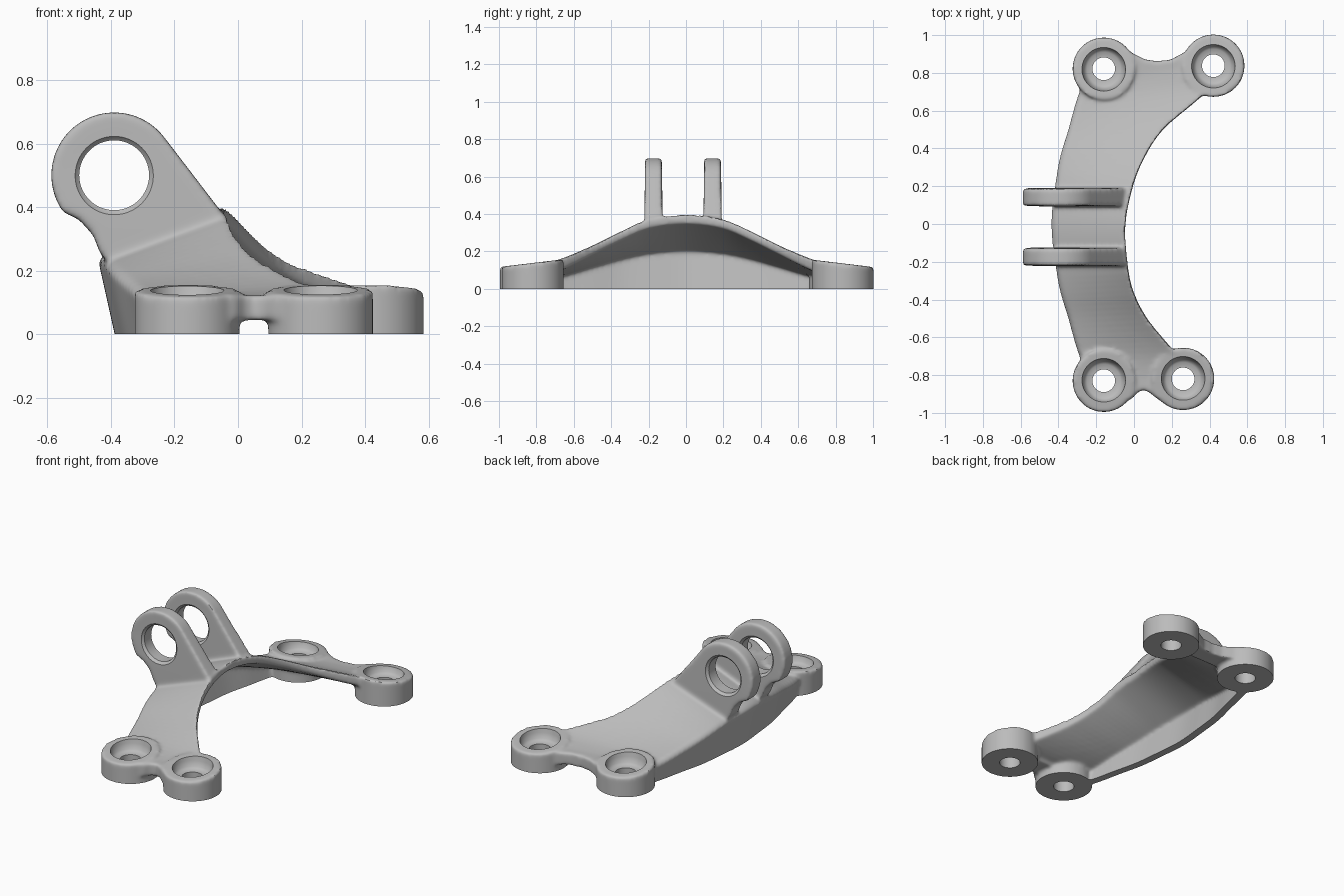
import bpy, bmesh, math
from mathutils import Matrix, Vector

cube = bpy.data.objects.get("Cube")
if cube:
    bpy.data.objects.remove(cube, do_unlink=True)

metal = bpy.data.materials.new("plain grey metal")
metal.use_nodes = True
metal.diffuse_color = (0.5, 0.5, 0.5, 1)
metal.node_tree.nodes["Principled BSDF"].inputs["Base Color"].default_value = (0.5, 0.5, 0.5, 1)


def add_loft(bm, rings):
    """Closed skin through rings of equal length, capped at both ends."""
    loops = [[bm.verts.new(p) for p in ring] for ring in rings]
    n = len(loops[0])
    faces = [bm.faces.new(loops[0]), bm.faces.new(loops[-1][::-1])]
    for a, b in zip(loops, loops[1:]):
        faces += [bm.faces.new((a[i], b[i], b[(i + 1) % n], a[(i + 1) % n])) for i in range(n)]
    bmesh.ops.recalc_face_normals(bm, faces=faces)


def circle(r, z, n=64):
    return [Vector((r * math.cos(math.tau * i / n), r * math.sin(math.tau * i / n), z)) for i in range(n)]


def add_lathe(bm, profile, matrix):
    add_loft(bm, [[matrix @ p for p in circle(r, z)] for r, z in profile])


def finish(bm, name):
    mesh = bpy.data.meshes.new(name)
    bm.to_mesh(mesh)
    bm.free()
    ob = bpy.data.objects.new(name, mesh)
    bpy.context.collection.objects.link(ob)
    return ob


def curve_at(rows, y):
    """Smooth interpolation through rows keyed by their first value."""
    k = max(i for i in range(len(rows) - 1) if rows[i][0] <= y or i == 0)
    p, q = rows[k], rows[k + 1]
    before, after = rows[max(k - 1, 0)], rows[min(k + 2, len(rows) - 1)]
    h = q[0] - p[0]
    t = (y - p[0]) / h
    out = []
    for c in range(1, len(p)):
        m0 = (q[c] - before[c]) / (q[0] - before[0]) * h
        m1 = (after[c] - p[c]) / (after[0] - p[0]) * h
        out.append((2*t**3 - 3*t**2 + 1) * p[c] + (t**3 - 2*t**2 + t) * m0
                   + (3*t**2 - 2*t**3) * q[c] + (t**3 - t**2) * m1)
    return out


bm = bmesh.new()

# Arched shell: y, outer x, inner x, outer height, inner height
stations = [
    (-.86, -.16, .24, .115, .12), (-.74, -.27, .26, .12, .14), (-.66, -.305, .2, .13, .165),
    (-.5, -.35, .07, .165, .235), (-.35, -.395, -.005, .205, .31), (-.2, -.42, -.035, .235, .375),
    (0, -.44, -.045, .25, .4), (.2, -.42, -.005, .235, .375), (.35, -.395, .055, .205, .31),
    (.5, -.35, .155, .165, .235), (.66, -.305, .34, .13, .165), (.74, -.27, .42, .12, .14),
    (.86, -.16, .42, .115, .12)]
rings = []
steps = 60
for i in range(steps + 1):
    y = -.86 + 1.72 * i / steps
    xl, xr, zl, zr = curve_at(stations, y)
    t = .05 + .025 * max(0, (abs(y) - .5) / .36)
    lean = .25 * zl
    rings.append([(x, y, z) for x, z in (
        (xl + lean, -.05), (xl, zl - .02), (xl + .02, zl), (xr, zr),
        (xr, zr - t), (xl + .06, zl - t), (xl + lean + .045, -.05))])
add_loft(bm, rings)

# Filleted webs joining each pair of feet
back_web = [(-.12, .75), (-.06, .95), (-.01, .905), (.06, .87), (.12, .862),
            (.19, .868), (.27, .91), (.34, .95), (.4, .75)]
front_web = [(-.1, -.75), (-.06, -.95), (-.005, -.92), (.02, -.89), (.05, -.877),
             (.08, -.89), (.11, -.915), (.16, -.95), (.2, -.75)]
for web in (back_web, front_web):
    add_loft(bm, [[(x, y, z) for x, y in web] for z in (.045, .122)])

# Round feet with tops sloping down away from the middle
feet = [(-.16, .822), (.42, .838), (-.16, -.83), (.26, -.82)]
for x, y in feet:
    top = [(x + p.x, y + p.y, .138 - .12 * (abs(y + p.y) - .82)) for p in circle(.165, 0)]
    add_loft(bm, [[(a, b, -.05) for a, b, c in top], top])

# Pair of upright lugs
eye_x, eye_z = -.39, .5
outline = [(eye_x + .198 * math.cos(a), eye_z + .198 * math.sin(a))
           for a in (math.radians(36 + 180 * i / 32) for i in range(33))]
outline += [(-.5, .36), (-.455, .31), (-.437, .26), (-.41, .225), (-.07, .35), (-.045, .375)]
lugs = (-.174, .142)
for y in lugs:
    add_loft(bm, [[(x, y + s * (.045 if z > .4 else .049), z) for x, z in outline] for s in (-1, 1)])

bracket = finish(bm, "bracket_body")
bracket.data.materials.append(metal)

# Cutters: stepped foot bores, flared lug eyes and the ground plane
bm = bmesh.new()
for x, y in feet:
    add_lathe(bm, [(.06, -.1), (.06, .078), (.088, .08), (.103, .092), (.113, .125), (.128, .2)],
              Matrix.Translation((x, y, 0)))
for y in lugs:
    add_lathe(bm, [(.13, -.06), (.122, -.044), (.11, -.034), (.11, .034), (.122, .044), (.13, .06)],
              Matrix.Translation((eye_x, y, eye_z)) @ Matrix.Rotation(math.pi / 2, 4, 'X'))
bores = finish(bm, "bore_cutter")
bm = bmesh.new()
bmesh.ops.create_cube(bm, size=3, matrix=Matrix.Translation((0, 0, -1.5)))
floor = finish(bm, "floor_cutter")

# Fuse the parts, blend the joints, then cut crisp faces
fuse = bracket.modifiers.new("fuse", 'REMESH')
fuse.mode = 'VOXEL'
fuse.voxel_size = .009
blend = bracket.modifiers.new("blend", 'SMOOTH')
blend.factor = .5
blend.iterations = 14
for cutter in (floor, bores):
    cutter.hide_render = True
    cut = bracket.modifiers.new("cut", 'BOOLEAN')
    cut.operation = 'DIFFERENCE'
    cut.solver = 'EXACT'
    cut.object = cutter

bpy.ops.object.select_all(action='DESELECT')
bracket.select_set(True)
bpy.context.view_layer.objects.active = bracket
bpy.ops.object.convert(target='MESH')
for cutter in (floor, bores):
    bpy.data.objects.remove(cutter, do_unlink=True)
bracket.data.materials.clear()
bracket.data.materials.append(metal)
for face in bracket.data.polygons:
    face.material_index = 0
bpy.ops.object.shade_smooth_by_angle(angle=math.radians(35))
